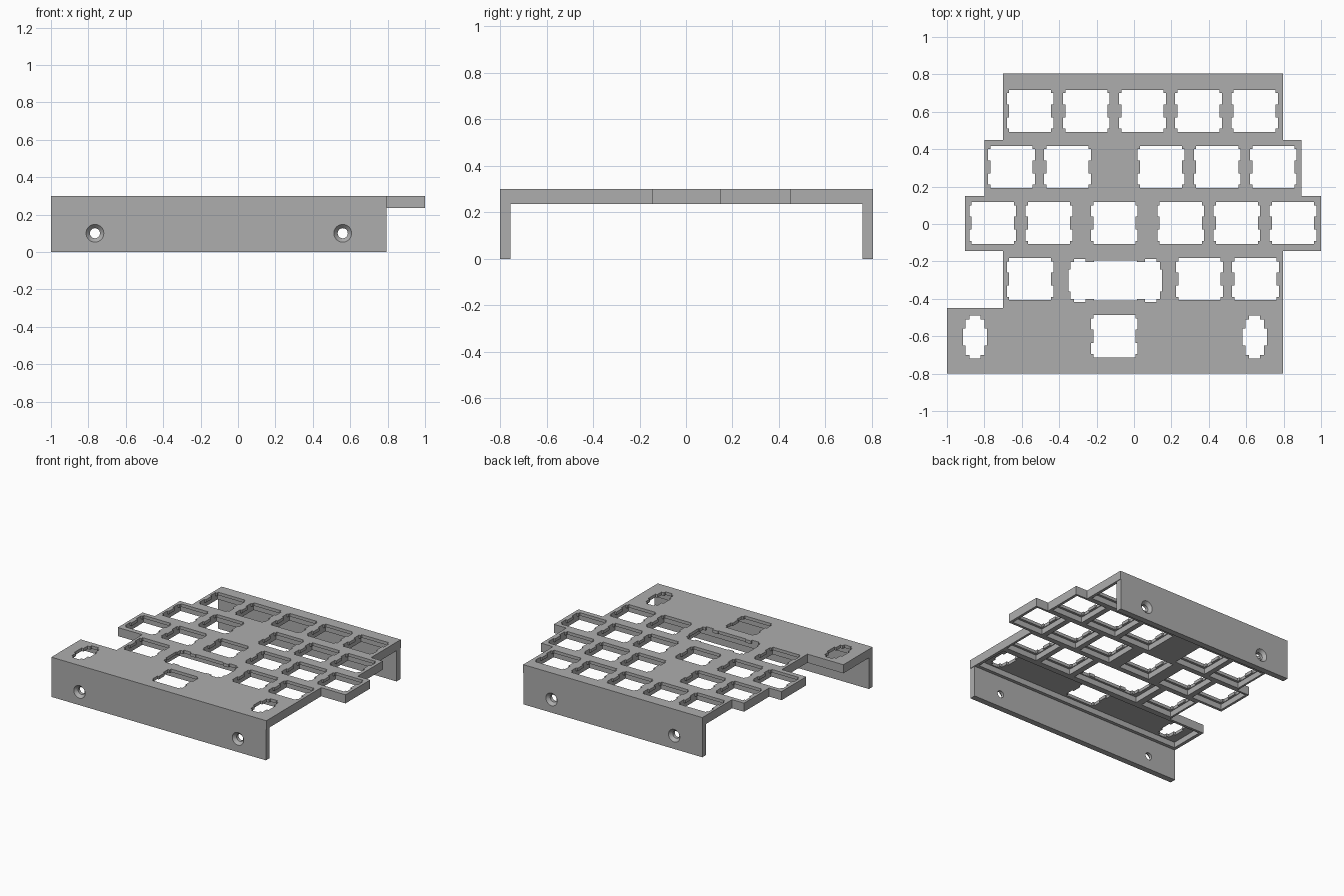
import bpy, bmesh, math
from mathutils import Matrix

cube = bpy.data.objects.get("Cube")
if cube:
    bpy.data.objects.remove(cube, do_unlink=True)

TOP, RIB, SHEET = 0.30, 0.235, 0.277
WALL = 0.045

grey = bpy.data.materials.new("light grey")
grey.use_nodes = True
grey.diffuse_color = (0.42, 0.42, 0.42, 1)
grey.node_tree.nodes["Principled BSDF"].inputs["Base Color"].default_value = (0.42, 0.42, 0.42, 1)


def prism(bm, points, z0, z1):
    """Extrude a flat outline from z0 to z1."""
    face = bm.faces.new([bm.verts.new((x, y, z0)) for x, y in points])
    top = bmesh.ops.extrude_face_region(bm, geom=[face])["geom"]
    verts = [g for g in top if isinstance(g, bmesh.types.BMVert)]
    bmesh.ops.translate(bm, verts=verts, vec=(0, 0, z1 - z0))


def rect(x0, x1, y0, y1):
    return [(x0, y0), (x1, y0), (x1, y1), (x0, y1)]


def mirrored(quarter, cx, cy):
    """Full outline from the points of its first quadrant."""
    q, r = quarter, quarter[::-1]
    pts = q + [(-x, y) for x, y in r] + [(-x, -y) for x, y in q] + [(x, -y) for x, y in r]
    return [(cx + x, cy + y) for x, y in pts]


def make(name, bm):
    bmesh.ops.recalc_face_normals(bm, faces=bm.faces[:])
    mesh = bpy.data.meshes.new(name)
    bm.to_mesh(mesh)
    bm.free()
    mesh.materials.append(grey)
    obj = bpy.data.objects.new(name, mesh)
    bpy.context.collection.objects.link(obj)
    return obj


def cut(obj, bm):
    """Subtract a set of cutters and apply the result."""
    cutter = make("cutter", bm)
    cutter.hide_render = True
    mod = obj.modifiers.new("cut", 'BOOLEAN')
    mod.operation, mod.solver, mod.object = 'DIFFERENCE', 'EXACT', cutter
    graph = bpy.context.evaluated_depsgraph_get()
    mesh = bpy.data.meshes.new_from_object(obj.evaluated_get(graph))
    obj.modifiers.clear()
    obj.data = mesh
    bpy.data.objects.remove(cutter, do_unlink=True)


# Stepped top plate
outline = [(-1, -.8), (.797, -.8), (.797, -.145), (1, -.145), (1, .15), (.895, .15),
           (.895, .45), (.797, .45), (.797, .805), (-.7, .805), (-.7, .45), (-.8, .45),
           (-.8, .15), (-.903, .15), (-.903, -.145), (-.7, -.145), (-.7, -.45), (-1, -.45)]
bm = bmesh.new()
prism(bm, outline, RIB, TOP)
plate = make("top_plate", bm)

# Key positions, row by row
rows = {.605: [-.555, -.255, .045, .345, .645],
        .305: [-.655, -.355, .145, .445, .745],
        .005: [-.755, -.455, -.105, .25, .55, .85],
        -.295: [-.555, .35, .65],
        -.6: [-.105]}
key = [(.125, .035), (.125, .095), (.1125, .095), (.1125, .1125)]
key = [(.1125, .035)] + key
stabiliser = [(.065, .045), (.05, .045), (.05, .095), (.03, .095), (.03, .115)]
wide_key = [(.25, .06), (.24, .06), (.24, .1), (.22, .1), (.22, .116),
            (.16, .116), (.16, .1), (.115, .1), (.115, .108)]

# Hollows under the plate that leave ribs between the keys
bm = bmesh.new()
for y, xs in rows.items():
    if y > -.5:
        for x in xs:
            prism(bm, rect(x - .13, x + .13, y - .13, y + .13), RIB - .1, SHEET)
prism(bm, rect(-.375, .175, -.425, -.165), RIB - .1, SHEET)
prism(bm, rect(-.975, .775, -.73, -.47), RIB - .1, SHEET)
cut(plate, bm)

# Openings through the plate
bm = bmesh.new()
for y, xs in rows.items():
    for x in xs:
        prism(bm, mirrored(key, x, y), RIB - .1, TOP + .1)
for x in (-.85, .645):
    prism(bm, mirrored(stabiliser, x, -.605), RIB - .1, TOP + .1)
prism(bm, mirrored(wide_key, -.1, -.302), RIB - .1, TOP + .1)
cut(plate, bm)


def side_wall(name, x0, x1, y_out, inward, holes):
    """Upright wall with countersunk screw holes."""
    bm = bmesh.new()
    y0, y1 = sorted((y_out, y_out + inward * WALL))
    prism(bm, rect(x0, x1, y0, y1), 0, RIB)
    wall = make(name, bm)
    bm = bmesh.new()
    turn = Matrix.Rotation(math.radians(-90 * inward), 4, 'X')
    for x in holes:
        # through hole and countersink as one spun profile
        profile = [(0, -.01), (.057, -.01), (.027, .022), (.027, .08), (0, .08)]
        verts = [bm.verts.new((r, 0, h)) for r, h in profile]
        edges = [bm.edges.new(pair) for pair in zip(verts, verts[1:])]
        geo = bmesh.ops.spin(bm, geom=verts + edges, cent=(0, 0, 0), axis=(0, 0, 1),
                             angle=math.tau, steps=32)
        new = [v for v in bm.verts if not v.tag]
        bmesh.ops.transform(bm, verts=new, matrix=Matrix.Translation((x, y_out, .1)) @ turn)
        for v in new:
            v.tag = True
    bmesh.ops.remove_doubles(bm, verts=bm.verts[:], dist=1e-4)
    cut(wall, bm)


side_wall("front_wall", -1, .793, -.8, 1, (-.765, .56))
side_wall("back_wall", -.7, .793, .805, -1, (-.465, .56))
